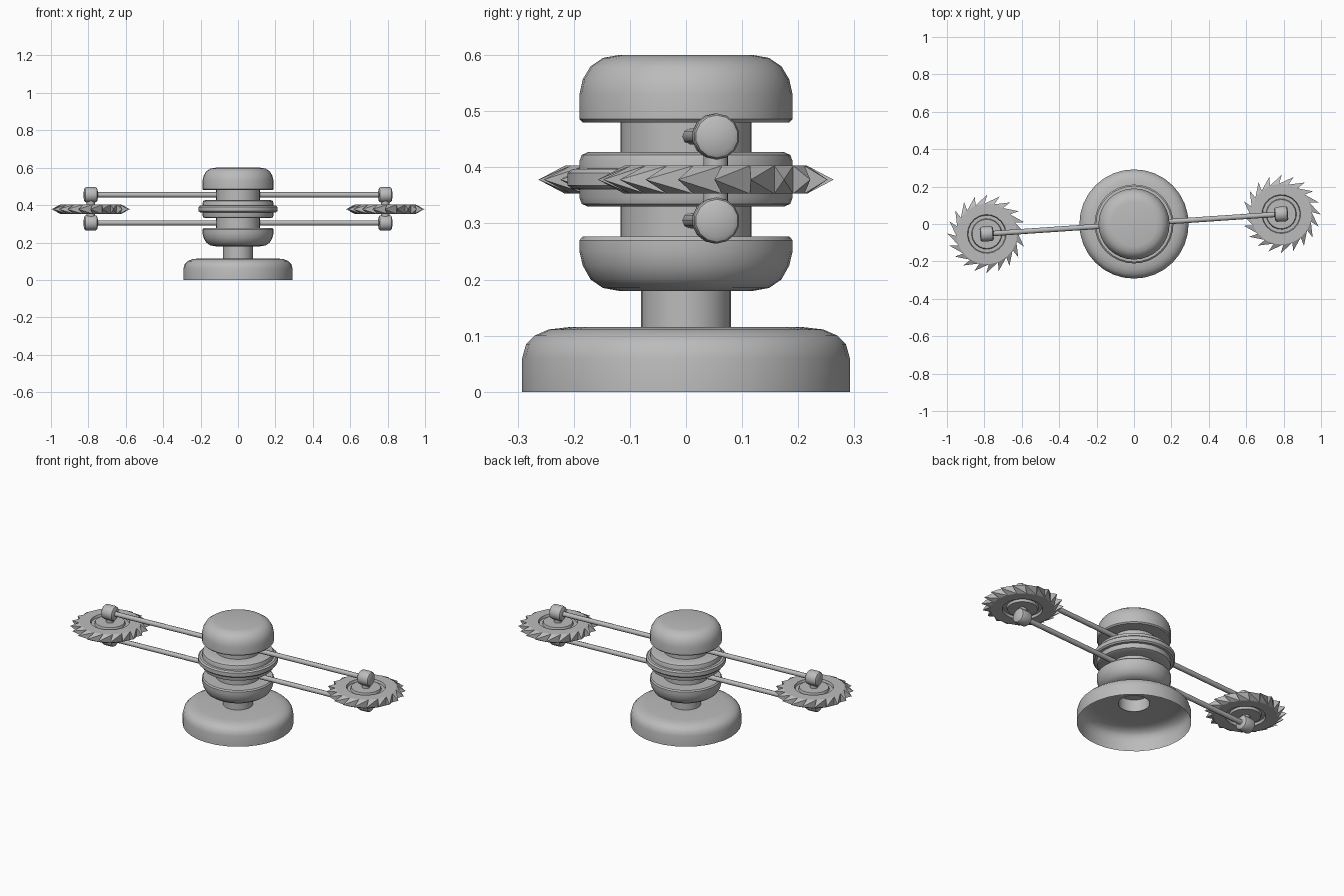
import bpy, bmesh, math
from mathutils import Vector, Matrix

if "Cube" in bpy.data.objects:
    bpy.data.objects.remove(bpy.data.objects["Cube"])

grey = bpy.data.materials.new("plain grey")
grey.diffuse_color = (0.5, 0.5, 0.5, 1)
grey.use_nodes = True
grey.node_tree.nodes["Principled BSDF"].inputs["Base Color"].default_value = grey.diffuse_color


def finish(name, bm, matrix=None, angle=35):
    bmesh.ops.recalc_face_normals(bm, faces=bm.faces)
    mesh = bpy.data.meshes.new(name)
    bm.to_mesh(mesh)
    bm.free()
    mesh.materials.append(grey)
    ob = bpy.data.objects.new(name, mesh)
    bpy.context.collection.objects.link(ob)
    if matrix:
        ob.matrix_world = matrix
    bpy.ops.object.select_all(action='DESELECT')
    ob.select_set(True)
    bpy.context.view_layer.objects.active = ob
    if angle:
        bpy.ops.object.shade_smooth_by_angle(angle=math.radians(angle))
    return ob


def lathe(name, profile, sides=32, matrix=None, angle=35):
    """Spin (radius, height) points around z; radius 0 closes the end."""
    bm = bmesh.new()
    verts = [bm.verts.new((r, 0, z)) for r, z in profile]
    edges = [bm.edges.new(p) for p in zip(verts, verts[1:])]
    bmesh.ops.spin(bm, geom=verts + edges, cent=(0, 0, 0), axis=(0, 0, 1),
                   angle=math.tau, steps=sides, use_merge=True)
    bmesh.ops.remove_doubles(bm, verts=bm.verts, dist=1e-5)
    return finish(name, bm, matrix, angle)


# Hollow base shell and tubular neck
lathe("base", [(0.292, 0), (0.292, 0.06), (0.285, 0.085), (0.27, 0.1),
               (0.245, 0.111), (0.21, 0.115), (0.08, 0.115)])
lathe("neck", [(0.08, 0.112), (0.08, 0.182)])

# Rounded drums, column and central collar
lathe("lower_drum", [(0, 0.18), (0.12, 0.18), (0.148, 0.185), (0.17, 0.2),
                     (0.184, 0.225), (0.19, 0.25), (0.19, 0.27), (0.184, 0.277), (0, 0.277)])
lathe("column", [(0.117, 0.27), (0.117, 0.485)])
lathe("collar", [(0.11, 0.33), (0.175, 0.33), (0.186, 0.335), (0.19, 0.346),
                 (0.19, 0.411), (0.186, 0.422), (0.175, 0.427), (0.11, 0.427)])
lathe("collar_ring", [(0.185, 0.36), (0.203, 0.361), (0.211, 0.368),
                      (0.211, 0.39), (0.203, 0.397), (0.185, 0.398)])
lathe("upper_drum", [(0, 0.48), (0.184, 0.48), (0.19, 0.486), (0.19, 0.53),
                     (0.184, 0.557), (0.17, 0.58), (0.148, 0.595), (0.12, 0.6), (0, 0.6)])

TEETH, MID = 20, 0.378


def saw_blade(name, matrix):
    """Toothed disc with knife edge teeth and a shallow ring groove."""
    bm = bmesh.new()
    step = math.tau / TEETH

    def ring(r, z, shift=0):
        return [bm.verts.new((r * math.cos((i + shift) * step),
                              r * math.sin((i + shift) * step), z)) for i in range(TEETH)]
    root = ring(0.163, 0)
    tip = ring(0.21, 0, -0.25)
    for s in (1, -1):
        loops = [ring(r, s * z) for r, z in
                 ((0.163, 0.025), (0.104, 0.025), (0.1, 0.012), (0.082, 0.012), (0.078, 0.025))]
        for a, b in zip(loops, loops[1:]):
            for i in range(TEETH):
                j = (i + 1) % TEETH
                bm.faces.new((a[i], a[j], b[j], b[i]))
        bm.faces.new(loops[-1])
        for i in range(TEETH):
            j = (i + 1) % TEETH
            bm.faces.new((loops[0][i], loops[0][j], tip[i]))
            bm.faces.new((loops[0][i], tip[i], root[i]))
            bm.faces.new((loops[0][j], root[j], tip[i]))
    finish(name, bm, matrix, 20)


# Two opposite arm pairs, each carrying a saw blade
REACH = 0.789
TILT = math.atan2(0.053, 0.787)
for side, turn in (("right", TILT), ("left", TILT + math.pi)):
    spin = Matrix.Rotation(turn, 4, 'Z')
    along = Matrix.Rotation(math.pi / 2, 4, 'Y')
    for level, z in (("upper", 0.455), ("lower", 0.305)):
        lathe(f"{side}_{level}_arm", [(0.014, 0.1), (0.014, REACH)], 8,
              spin @ Matrix.Translation((0, 0, z)) @ along, 50)
        lathe(f"{side}_{level}_knuckle",
              [(0, -0.036), (0.03, -0.036), (0.038, -0.031), (0.041, -0.023),
               (0.041, 0.023), (0.038, 0.031), (0.03, 0.036), (0, 0.036)], 14,
              spin @ Matrix.Translation((REACH, 0, z)) @ along)
    lathe(f"{side}_axle", [(0.022, 0.3), (0.022, 0.46)], 16,
          spin @ Matrix.Translation((REACH, 0, 0)))
    saw_blade(f"{side}_saw_blade", spin @ Matrix.Translation((REACH, 0, MID)))
